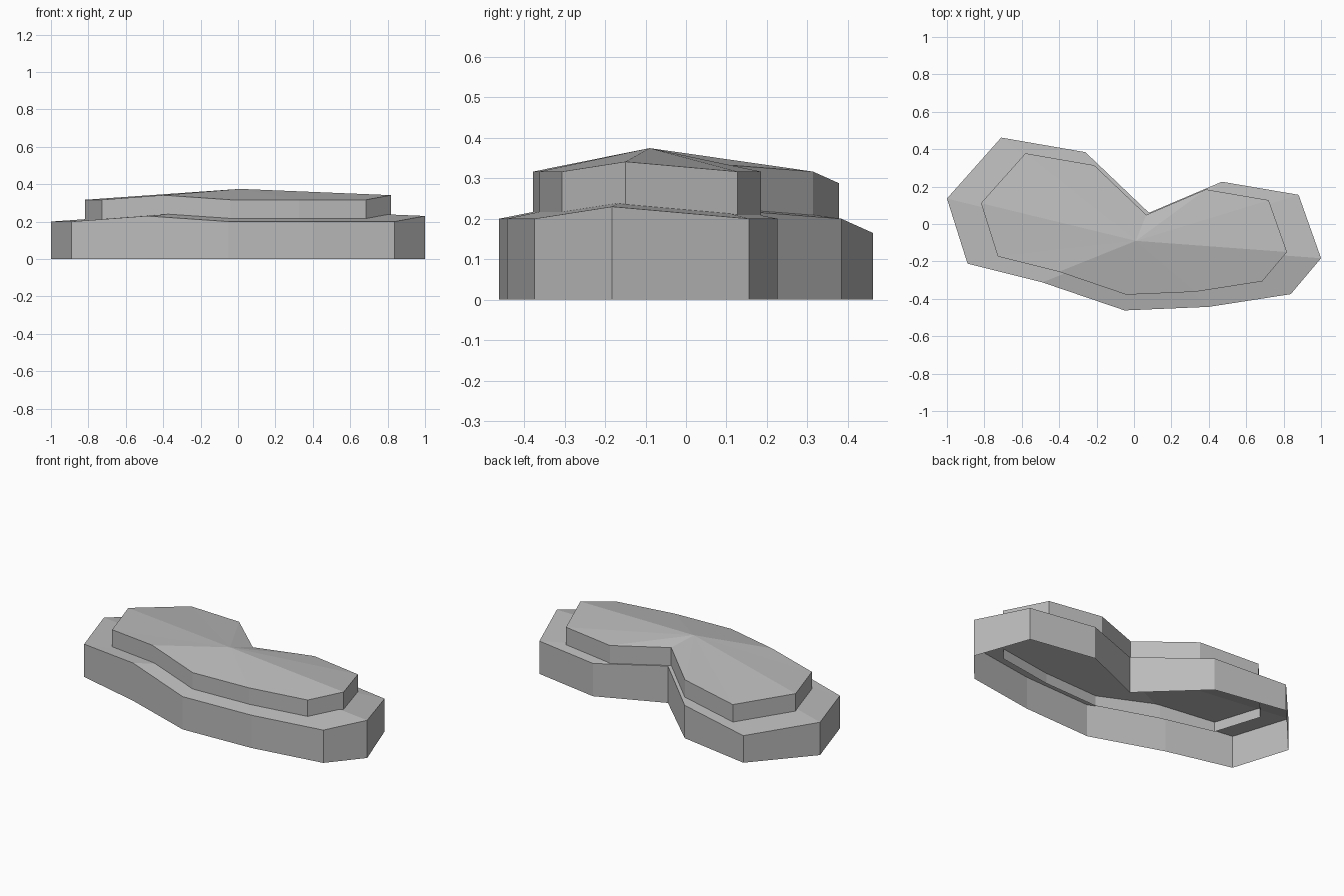
import bpy
import bmesh

cube = bpy.data.objects.get("Cube")
if cube:
    bpy.data.objects.remove(cube, do_unlink=True)

# Plain grey stone
stone = bpy.data.materials.new("grey_stone")
stone.use_nodes = True
grey = (0.5, 0.5, 0.5, 1)
stone.diffuse_color = grey
stone.node_tree.nodes["Principled BSDF"].inputs["Base Color"].default_value = grey

# Kidney-shaped outline, counter-clockwise: x, y, rim height
RIM = [(-1, 0.136, 0.2), (-0.89, -0.212, 0.2), (-0.49, -0.312, 0.23),
       (-0.05, -0.462, 0.2), (0.4, -0.443, 0.2), (0.838, -0.375, 0.2),
       (1, -0.183, 0.23), (0.88, 0.156, 0.2), (0.47, 0.226, 0.2),
       (0.08, 0.06, 0.225), (-0.26, 0.384, 0.2), (-0.71, 0.462, 0.165)]
PEAK = (0.012, -0.11, 0.271)


def step(name, scale, base):
    """Slab open underneath: a wall topped by facets that meet at the peak."""
    bm = bmesh.new()

    def vert(x, y, z):
        return bm.verts.new((x * scale, y * scale, base + z * scale))

    foot = [vert(x, y, 0) for x, y, z in RIM]
    rim = [vert(*p) for p in RIM]
    peak = vert(*PEAK)
    for i in range(len(RIM)):
        j = (i + 1) % len(RIM)
        bm.faces.new((foot[i], foot[j], rim[j], rim[i]))
        bm.faces.new((rim[i], rim[j], peak))
    mesh = bpy.data.meshes.new(name)
    bm.to_mesh(mesh)
    bm.free()
    mesh.materials.append(stone)
    bpy.context.collection.objects.link(bpy.data.objects.new(name, mesh))


# The upper step is a smaller copy sunk a little into the lower one
step("lower_step", 1, 0)
step("upper_step", 0.818, 0.153)
